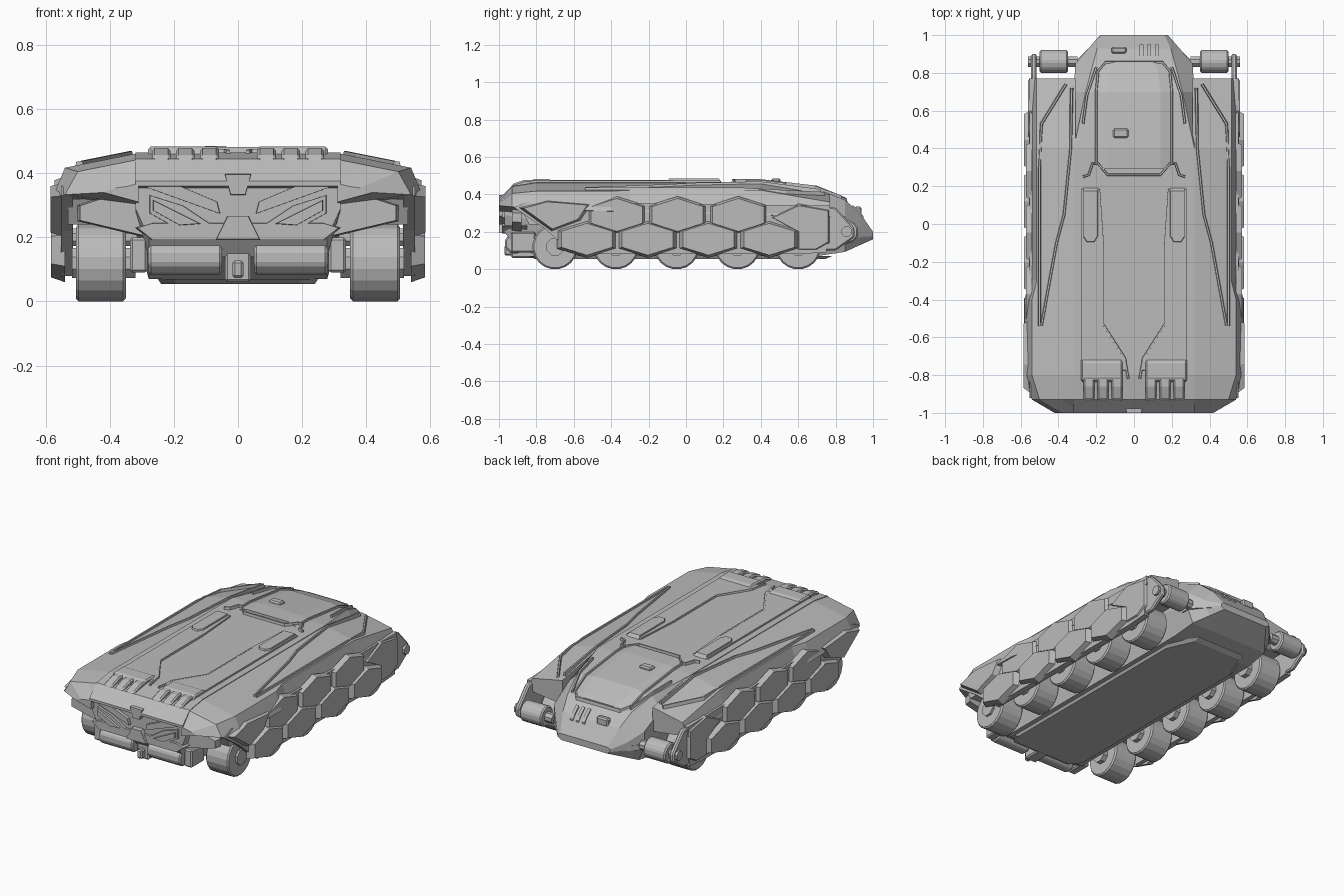
import bpy, bmesh
from math import cos, sin, pi
from mathutils import Vector

cube = bpy.data.objects.get("Cube")
if cube:
    bpy.data.objects.remove(cube, do_unlink=True)

shade = (.5, .5, .5, 1)
grey = bpy.data.materials.new("armour_grey")
grey.use_nodes = True
grey.diffuse_color = shade
grey.node_tree.nodes["Principled BSDF"].inputs["Base Color"].default_value = shade


def build(name, rings, mirror=True, bevel=False):
    """Skin a list of equal rings into a closed solid."""
    bm = bmesh.new()
    rows = [[bm.verts.new(point) for point in ring] for ring in rings]
    for near, far in zip(rows, rows[1:]):
        for i in range(len(near)):
            bm.faces.new((near[i - 1], near[i], far[i], far[i - 1]))
    bm.faces.new(rows[0])
    bm.faces.new(rows[-1])
    bmesh.ops.recalc_face_normals(bm, faces=bm.faces)
    mesh = bpy.data.meshes.new(name)
    bm.to_mesh(mesh)
    bm.free()
    obj = bpy.data.objects.new(name, mesh)
    bpy.context.collection.objects.link(obj)
    mesh.materials.append(grey)
    if bevel:
        edge = obj.modifiers.new("bevel", 'BEVEL')
        edge.width, edge.segments, edge.limit_method = .008, 1, 'ANGLE'
    if mirror:
        obj.modifiers.new("mirror", 'MIRROR').use_mirror_merge = False
    return obj


def prism(name, axis, outline, start, end, taper=1, **options):
    """Extrude a flat outline along an axis; taper shrinks the far end."""
    centre = sum((Vector(p) for p in outline), Vector((0, 0))) / len(outline)
    slot = "xyz".index(axis)
    rings = []
    for depth, scale in ((start, 1), (end, taper)):
        ring = []
        for point in outline:
            coords = list(centre + (Vector(point) - centre) * scale)
            coords.insert(slot, depth)
            ring.append(coords)
        rings.append(ring)
    return build(name, rings, **options)


def both(half):
    """Complete a half outline across the centre line."""
    return half + [(-x, v) for x, v in reversed(half)]


def polygon(y, z, radius, sides, stretch=1):
    angles = [2 * pi * (i + .5) / sides for i in range(sides)]
    return [(y + radius * stretch * cos(a), z + radius * sin(a)) for a in angles]


def block(name, centre, size, **options):
    x, y, z = centre
    w, d, h = (s / 2 for s in size)
    outline = [(x - w, y - d), (x + w, y - d), (x + w, y + d), (x - w, y + d)]
    return prism(name, 'z', outline, z - h, z + h, bevel=True, **options)


def along(y, keys):
    """Interpolate between (y, value) keys."""
    if y <= keys[0][0]:
        return keys[0][1]
    for (y_a, a), (y_b, b) in zip(keys, keys[1:]):
        if y <= y_b:
            return a + (b - a) * (y - y_a) / (y_b - y_a)
    return keys[-1][1]


deck_keys = ((-1, .37), (-.93, .445), (-.8, .465), (.4, .465), (.7, .43), (.85, .37), (.93, .3), (1, .2))


def surface(x, y):
    """Height of the upper armour, falling away towards the flanks."""
    return along(y, deck_keys) - max(0, abs(x) - .3) / 5


def rail(name, path, width=.009, height=.011):
    """Chamfered strip that follows the upper armour."""
    points = [Vector((x, y, surface(x, y))) for x, y in path]
    lift = Vector((0, 0, height))
    rings = []
    for i, p in enumerate(points):
        run = points[min(i + 1, len(points) - 1)] - points[max(i - 1, 0)]
        side = Vector((-run.y, run.x, 0)).normalized() * width
        rings.append([p + side - lift, p - side - lift, p - side / 2 + lift, p + side / 2 + lift])
    return build(name, rings)


# Central hull, tail to nose
rings = []
for y in [-.97] + [key[0] for key in deck_keys[1:]]:
    top = along(y, deck_keys)
    floor = along(y, ((-1, .24), (-.9, .1), (-.8, .07), (.8, .07), (1, .16)))
    width = along(y, ((.7, .32), (.85, .31), (1, .18)))
    roof = width * along(y, ((.4, 1), (.85, .7), (1, .9)))
    shoulder = top - along(y, ((.4, .02), (.85, .09), (.93, .08), (1, .01)))
    half = [(roof, top), (width, shoulder), (width, (shoulder + floor) / 2), (width * .87, floor)]
    rings.append([(x, y, z) for x, z in both(half)])
build("hull", rings, mirror=False)
prism("nose_lip", 'z', both([(.31, .8), (.31, .86), (.18, .99)]), .17, .2, mirror=False)
prism("belly_plate", 'z', both([(.2, -.84), (.25, -.78), (.25, .6), (.17, .78)]), .07, .055, .96, mirror=False)

# Side sponsons
rings = []
for y in (-1, -.93, -.8, -.4, -.3, .4, .77):
    outer = along(y, ((-1, .42), (-.93, .54), (-.8, .58), (-.4, .58), (-.3, .555)))
    brim = along(y, ((-1, .34), (-.8, .32), (.8, .28)))
    rings.append([(x, y, surface(x, y)) for x in (.31, outer - .15, outer - .04)]
                 + [(outer, y, brim), (.31, y, brim - .03)])
build("sponson", rings)
prism("inner_fender", 'x', [(-.88, .32), (-.84, .24), (.7, .24), (.77, .3)], .31, .53)

# Skirt and hexagonal armour plates
prism("side_skirt", 'x', [(-.92, .33), (-.76, .22), (-.6, .08), (.6, .08), (.75, .09), (.77, .34), (-.85, .36)],
      .515, .552)
pitch = .325
for i in range(3):
    prism("upper_armour_plate", 'x', polygon(-.37 + i * pitch, .29, .1, 6, stretch=1.8), .54, .572, .88)
for i in range(4):
    prism("lower_armour_plate", 'x', polygon(-.53 + i * pitch, .16, .1, 6, stretch=1.85), .54, .583, .85)
prism("rear_armour_plate", 'x', [(-.9, .33), (-.72, .2), (-.56, .26), (-.5, .35), (-.75, .37)], .54, .585, .85)
prism("front_armour_plate", 'x', [(.45, .28), (.6, .2), (.6, .1), (.7, .1), (.77, .14), (.77, .32), (.6, .35)],
      .54, .562, .92)

# Road wheels
for i in range(5):
    y = -.7 + i * pitch
    prism("wheel", 'x', polygon(y, .12, .121, 20), .35, .505, bevel=True)
    prism("wheel_hub", 'x', polygon(y, .12, .05, 8), .32, .518)

# Nose rollers with arms
prism("roller", 'x', polygon(.86, .2, .064, 10), .35, .5, bevel=True)
prism("roller_axle", 'x', polygon(.86, .2, .03, 8), .3, .56)
prism("roller_arm", 'x', [(.7, .1), (.8, .1), (.9, .17), (.9, .22), (.8, .33), (.7, .34)], .515, .545, bevel=True)

# Deck panels
deck = surface(0, 0)
prism("deck_strip", 'z', [(.18, .19), (.16, -.1), (.16, -.53), (.04, -.72), (.04, -.78), (.28, -.78), (.28, .19)],
      deck - .01, deck + .01, .985)
prism("deck_pod", 'z', [(.19, .19), (.19, -.07), (.21, -.1), (.25, -.1), (.27, -.07), (.27, .19)],
      deck, deck + .019, .92)
rail("deck_edge", [(.165, -.1), (.165, -.53), (.05, -.71), (.03, -.82)])
rings = []
for y in (.29, .4, .55, .7, .82, .855):
    width = along(y, ((.7, .2), (.82, .18), (.86, .14)))
    z = surface(0, y)
    half = [(width * .7, z + .016), (width, z), (width, z - .03)]
    rings.append([(x, y, h) for x, h in both(half)])
build("hatch", rings, mirror=False)
rail("hatch_rim", [(.2, .32), (.2, .4), (.2, .7), (.19, .81), (.15, .855), (0, .855)])
rail("hatch_brace", [(.27, .25), (.24, .26), (.22, .32), (.19, .32), (.14, .26), (0, .26)], height=.016)
block("hatch_handle", (-.07, .48, .46), (.08, .05, .05), mirror=False)

# Raised creases on shoulders and nose
rail("shoulder_crease", [(.36, .74), (.49, .53), (.5, .3), (.5, -.54)])
rail("shoulder_fin", [(.33, .72), (.335, .4), (.37, .05), (.41, -.1), (.49, -.54)])
rail("nose_fin", [(.2, .83), (.25, .68), (.27, .53)], height=.016)
for i in range(3):
    x = .04 + i * .04
    build("nose_slot", [[(x + side, y, surface(x, y) + lift)
                         for side, lift in ((-.01, 0), (.01, 0), (.01, .01), (-.01, .01))]
                        for y in (.89, .93, .95)], mirror=False)
block("nose_lamp", (-.08, .92, .31), (.08, .035, .05), mirror=False)

# Engine hoods with louvres
prism("engine_hood", 'x', [(-.7, .46), (-.73, .483), (-.82, .483), (-.85, .44)], .06, .28, bevel=True)
for i in range(3):
    x = .06 + i * .075
    prism("engine_louvre", 'x', [(-.8, .478), (-.86, .478), (-.93, .455), (-.94, .42), (-.8, .43)],
          x, x + .058, bevel=True)

# Tail brow and vanes
prism("tail_brow", 'x', [(-1, .375), (-.93, .445), (-.88, .445), (-.95, .35), (-1, .36)], 0, .32)
prism("upper_vane", 'y', [(.05, .27), (.3, .36), (.19, .365), (.06, .31)], -.9, -.99, .93)
prism("lower_vane", 'y', [(.08, .24), (.19, .225), (.28, .275), (.28, .335), (.17, .3)], -.9, -.985, .93)
prism("vane_ridge", 'y', [(.11, .24), (.18, .235), (.27, .285), (.27, .32)], -.95, -1, .9)
prism("outer_vane", 'y', [(.29, .2), (.5, .25), (.5, .3), (.36, .345), (.29, .34)], -.88, -.93, .93)

# Tail centre, tanks and hitch
prism("tail_keystone", 'y', both([(.025, .33), (.045, .4)]), -.9, -1, .9, mirror=False)
prism("tail_beak", 'y', both([(.075, .19), (.035, .27)]), -.9, -1, .9, mirror=False)
prism("tail_shelf", 'y', both([(.28, .19), (.33, .23), (.28, .245)]), -.85, -.985, .95, mirror=False)
prism("exhaust_tank", 'x', polygon(-.915, .137, .057, 8), .05, .28, bevel=True)
block("tail_bracket", (.31, -.87, .145), (.055, .13, .11))
block("hitch_mount", (0, -.87, .11), (.08, .13, .1), mirror=False)
block("hitch", (0, -.93, .1), (.035, .08, .055), mirror=False)
